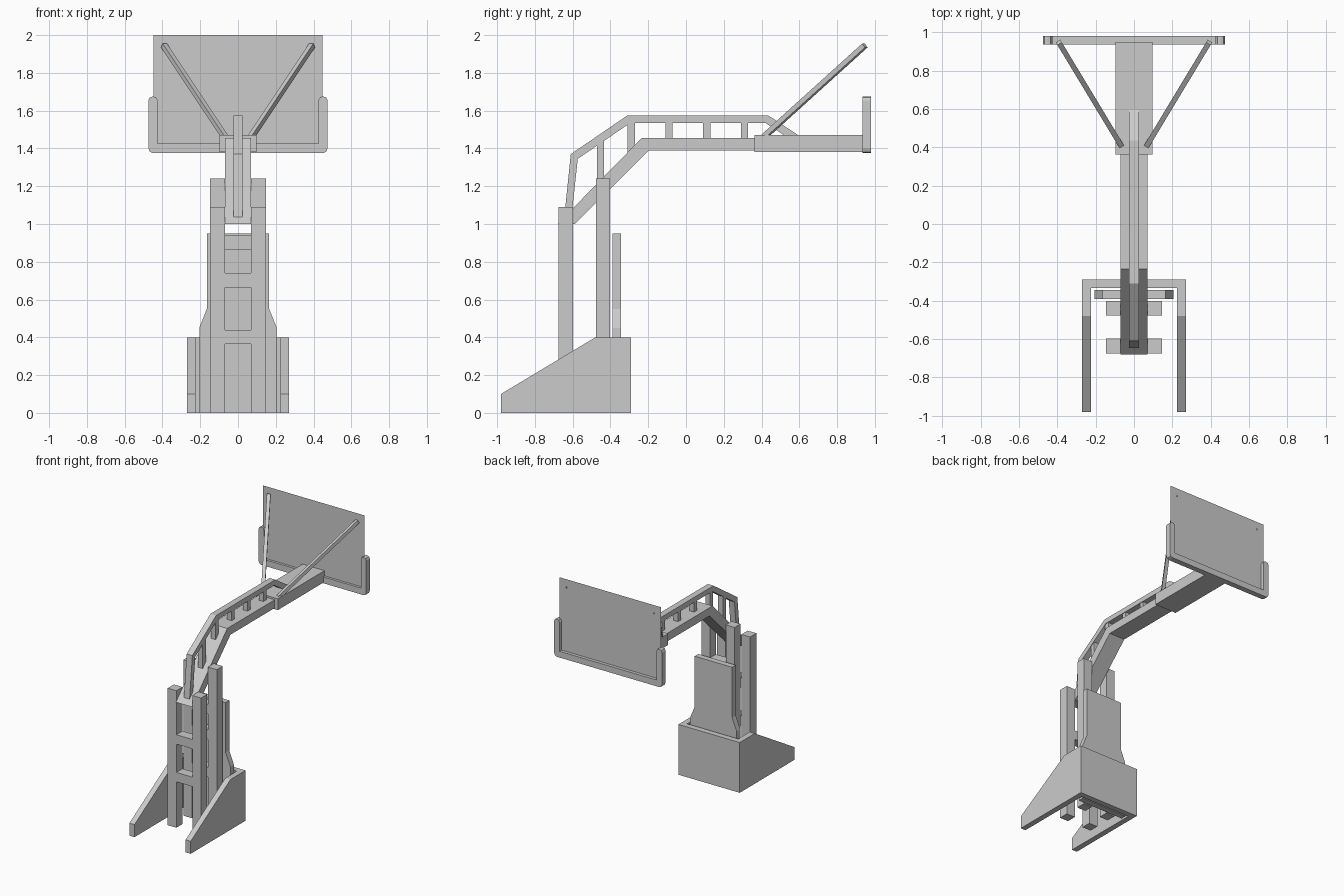
import bpy, bmesh
from mathutils import Vector

if "Cube" in bpy.data.objects:
    bpy.data.objects.remove(bpy.data.objects["Cube"])


def prism(name, pts, lo, hi, plane="yz"):
    """Extrude a 2D outline: 'yz' along x, 'xz' along y."""
    def place(p, d):
        return (d, p[0], p[1]) if plane == "yz" else (p[0], d, p[1])
    bm = bmesh.new()
    a = [bm.verts.new(place(p, lo)) for p in pts]
    b = [bm.verts.new(place(p, hi)) for p in pts]
    bm.faces.new(a)
    bm.faces.new(b[::-1])
    n = len(pts)
    for i in range(n):
        j = (i + 1) % n
        bm.faces.new((a[i], b[i], b[j], a[j]))
    bmesh.ops.recalc_face_normals(bm, faces=bm.faces)
    return finish(name, bm)


def finish(name, bm):
    me = bpy.data.meshes.new(name)
    bm.to_mesh(me)
    bm.free()
    ob = bpy.data.objects.new(name, me)
    bpy.context.collection.objects.link(ob)
    return ob


def box(name, x0, x1, y0, y1, z0, z1):
    return prism(name, [(y0, z0), (y1, z0), (y1, z1), (y0, z1)], x0, x1)


def bar(name, p, q, t):
    """Square bar of thickness t from p to q."""
    p, q = Vector(p), Vector(q)
    bm = bmesh.new()
    bmesh.ops.create_cube(bm, size=1)
    bmesh.ops.scale(bm, vec=(t, t, (q - p).length), verts=bm.verts)
    ob = finish(name, bm)
    ob.location = (p + q) / 2
    ob.rotation_euler = (q - p).to_track_quat('Z', 'Y').to_euler()
    return ob


def sym(half):
    """Close a right-hand outline with its mirror image."""
    return half + [(-x, z) for x, z in reversed(half)]


# Base: front wall and two sloped side walls
side = [(-0.98, 0), (-0.29, 0), (-0.29, 0.4), (-0.48, 0.4), (-0.98, 0.1)]
prism("base_side_left", side, -0.27, -0.225)
prism("base_side_right", side, 0.225, 0.27)
box("base_wall", -0.225, 0.225, -0.335, -0.29, 0, 0.4)

# Padded shoulder panel
prism("pad_panel", sym([(0.205, 0), (0.205, 0.45), (0.165, 0.55), (0.165, 0.95)]),
      -0.39, -0.345, "xz")

# Posts and ladder rungs
for label, y0, y1, top, rungs in (("rear", -0.675, -0.597, 1.09, (0.365, 0.665)),
                                  ("front", -0.477, -0.402, 1.24, (0.365, 0.665, 0.865))):
    for s, x in (("left", -0.147), ("right", 0.07)):
        box(f"{label}_post_{s}", x, x + 0.077, y0, y1, 0, top)
    for i, z in enumerate(rungs):
        box(f"{label}_rung_{i}", -0.07, 0.07, y0, y1, z, z + 0.075)

# Bent main arm
prism("main_arm", [(-0.68, 1.0), (-0.59, 1.0), (-0.195, 1.39), (0.37, 1.39),
                   (0.37, 1.455), (-0.235, 1.455)], -0.07, 0.07)

# Truss rail above the arm, with uprights
prism("truss_rail", [(-0.645, 1.03), (-0.61, 1.37), (-0.31, 1.575), (0.435, 1.575),
                     (0.595, 1.47), (0.52, 1.47), (0.42, 1.535), (-0.295, 1.535),
                     (-0.573, 1.345), (-0.607, 1.03)], -0.025, 0.025)
for i, (y, z0, z1) in enumerate([(-0.453, 1.2, 1.45), (-0.29, 1.38, 1.555), (-0.09, 1.44, 1.55),
                                 (0.11, 1.44, 1.55), (0.31, 1.44, 1.55)]):
    box(f"truss_upright_{i}", -0.02, 0.02, y - 0.019, y + 0.019, z0, z1)

# Board mount, thin board and its U-shaped edge pad
box("board_mount", -0.097, 0.097, 0.362, 0.95, 1.38, 1.47)
bm = bmesh.new()
bm.faces.new([bm.verts.new((x, 0.955, z)) for x, z in
              ((0.447, 1.38), (-0.447, 1.38), (-0.447, 2.0), (0.447, 2.0))])
finish("board", bm)
prism("board_edge_pad", sym([(0.45, 1.375), (0.467, 1.382), (0.474, 1.4), (0.474, 1.655),
                             (0.467, 1.67), (0.45, 1.675), (0.435, 1.672), (0.426, 1.655),
                             (0.426, 1.425)]), 0.935, 0.98, "xz")

# Diagonal board braces
for s, label in ((-1, "left"), (1, "right")):
    bar(f"brace_{label}", (s * 0.065, 0.405, 1.455), (s * 0.392, 0.947, 1.945), 0.027)
